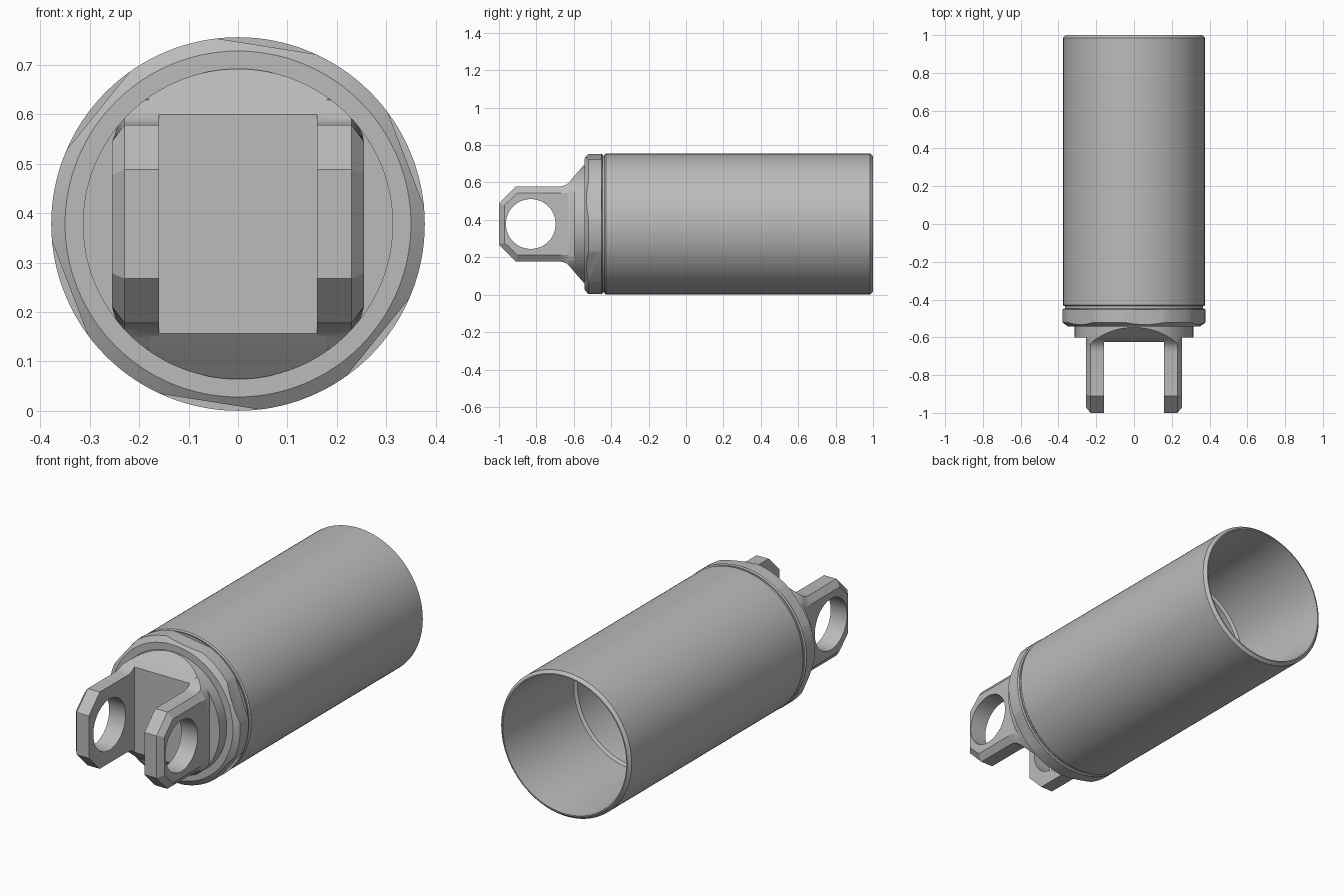
import bpy, bmesh, math
from mathutils import Matrix

if "Cube" in bpy.data.objects:
    bpy.data.objects.remove(bpy.data.objects["Cube"])

AXIS_Z = 0.378
SEGMENTS = 128

metal = bpy.data.materials.new("grey metal")
metal.use_nodes = True
metal.diffuse_color = (0.5, 0.5, 0.5, 1)
metal.node_tree.nodes["Principled BSDF"].inputs["Base Color"].default_value = (0.5, 0.5, 0.5, 1)


def finish(name, bm):
    bmesh.ops.remove_doubles(bm, verts=bm.verts, dist=1e-5)
    bmesh.ops.recalc_face_normals(bm, faces=bm.faces)
    mesh = bpy.data.meshes.new(name)
    bm.to_mesh(mesh)
    bm.free()
    mesh.materials.append(metal)
    obj = bpy.data.objects.new(name, mesh)
    bpy.context.collection.objects.link(obj)
    return obj


def lathe(name, profile):
    """Revolve (radius, y) points, first and last on the axis."""
    bm = bmesh.new()
    verts = [bm.verts.new((r, y, AXIS_Z)) for r, y in profile]
    edges = [bm.edges.new(pair) for pair in zip(verts, verts[1:])]
    bmesh.ops.spin(bm, geom=verts + edges, cent=(0, 0, AXIS_Z), axis=(0, 1, 0),
                   angle=math.tau, steps=SEGMENTS, use_merge=True)
    return finish(name, bm)


def loft(name, sections):
    """Join (x, [(y, half height)]) outlines, mirrored about the axis height."""
    bm = bmesh.new()
    rings = []
    for x, half in sections:
        outline = half + [(y, -h) for y, h in reversed(half)]
        rings.append([bm.verts.new((x, y, AXIS_Z + h)) for y, h in outline])
    for a, b in zip(rings, rings[1:]):
        for i in range(len(a)):
            j = (i + 1) % len(a)
            bm.faces.new((a[i], a[j], b[j], b[i]))
    bm.faces.new(rings[0])
    bm.faces.new(rings[-1])
    return finish(name, bm)


def boolean(obj, cutter, operation):
    mod = obj.modifiers.new("cut", 'BOOLEAN')
    mod.object, mod.operation, mod.solver = cutter, operation, 'EXACT'
    bpy.context.view_layer.objects.active = obj
    bpy.ops.object.modifier_apply(modifier=mod.name)


def remove(obj):
    bpy.data.objects.remove(obj)


def smooth(obj):
    bpy.ops.object.select_all(action='DESELECT')
    obj.select_set(True)
    bpy.context.view_layer.objects.active = obj
    bpy.ops.object.shade_smooth_by_angle(angle=math.radians(25))


# Hollow sleeve, open at the back with a stepped bore
sleeve = lathe("sleeve", [
    (0, -0.435), (0.37, -0.435), (0.376, -0.429), (0.376, 0.985), (0.362, 1),
    (0.356, 1), (0.346, 0.83), (0.346, 0.43), (0.332, 0.42), (0.332, -0.38), (0, -0.38)])

# Collar with a narrow groove behind it and six wrench flats
collar = lathe("collar", [
    (0, -0.542), (0.35, -0.542), (0.378, -0.522), (0.378, -0.453), (0.372, -0.447),
    (0.366, -0.447), (0.366, -0.43), (0, -0.43)])
bm = bmesh.new()
for k in range(6):
    turn = Matrix.Rotation(-math.radians(21 + 60 * k), 4, 'Y')
    place = Matrix.Translation((0, 0, AXIS_Z)) @ turn @ Matrix.Translation((0.414, -0.51, 0))
    bmesh.ops.create_cube(bm, size=1, matrix=place @ Matrix.Diagonal((0.1, 0.11, 0.3, 1)))
flats = finish("flat_cutter", bm)
flats.hide_render = True
boolean(collar, flats, 'DIFFERENCE')
remove(flats)

# Fork base: sloped wedge and slot floor, trimmed to a round neck
neck = lathe("neck_trim", [(0, -1.1), (0.314, -1.1), (0.314, -0.4), (0, -0.4)])
neck.hide_render = True
wedge = [(-0.6, 0.253), (-0.542, 0.32), (-0.5, 0.32)]
floor = [(-0.625, 0.222), (-0.6, 0.253), (-0.58, 0.276)]
base = loft("fork_base", [(-0.33, wedge), (0.33, wedge)])
web = loft("slot_floor", [(-0.18, floor), (0.18, floor)])

# Fork ears with chamfered outer faces and a pin hole
outline = [(-1, 0.11), (-0.91, 0.2), (-0.68, 0.2), (-0.655, 0.204), (-0.636, 0.213),
           (-0.62, 0.228), (-0.59, 0.263)]
inset = [(-0.97, 0.1), (-0.9, 0.167), (-0.68, 0.167), (-0.655, 0.167), (-0.636, 0.167),
         (-0.62, 0.167), (-0.59, 0.167)]
bm = bmesh.new()
bmesh.ops.create_cone(bm, cap_ends=True, segments=64, radius1=0.133, radius2=0.133, depth=1,
                      matrix=Matrix.Translation((0, -0.83, AXIS_Z)) @ Matrix.Rotation(math.pi / 2, 4, 'Y'))
pin = finish("pin_cutter", bm)
pin.hide_render = True
ears = []
for side, label in ((1, "left"), (-1, "right")):
    ear = loft(label + "_ear", [(side * 0.16, outline), (side * 0.23, outline), (side * 0.255, inset)])
    boolean(ear, pin, 'DIFFERENCE')
    ears.append(ear)
remove(pin)

for part in [base, web] + ears:
    boolean(part, neck, 'INTERSECT')
remove(neck)

for part in [sleeve, collar, base, web] + ears:
    smooth(part)
